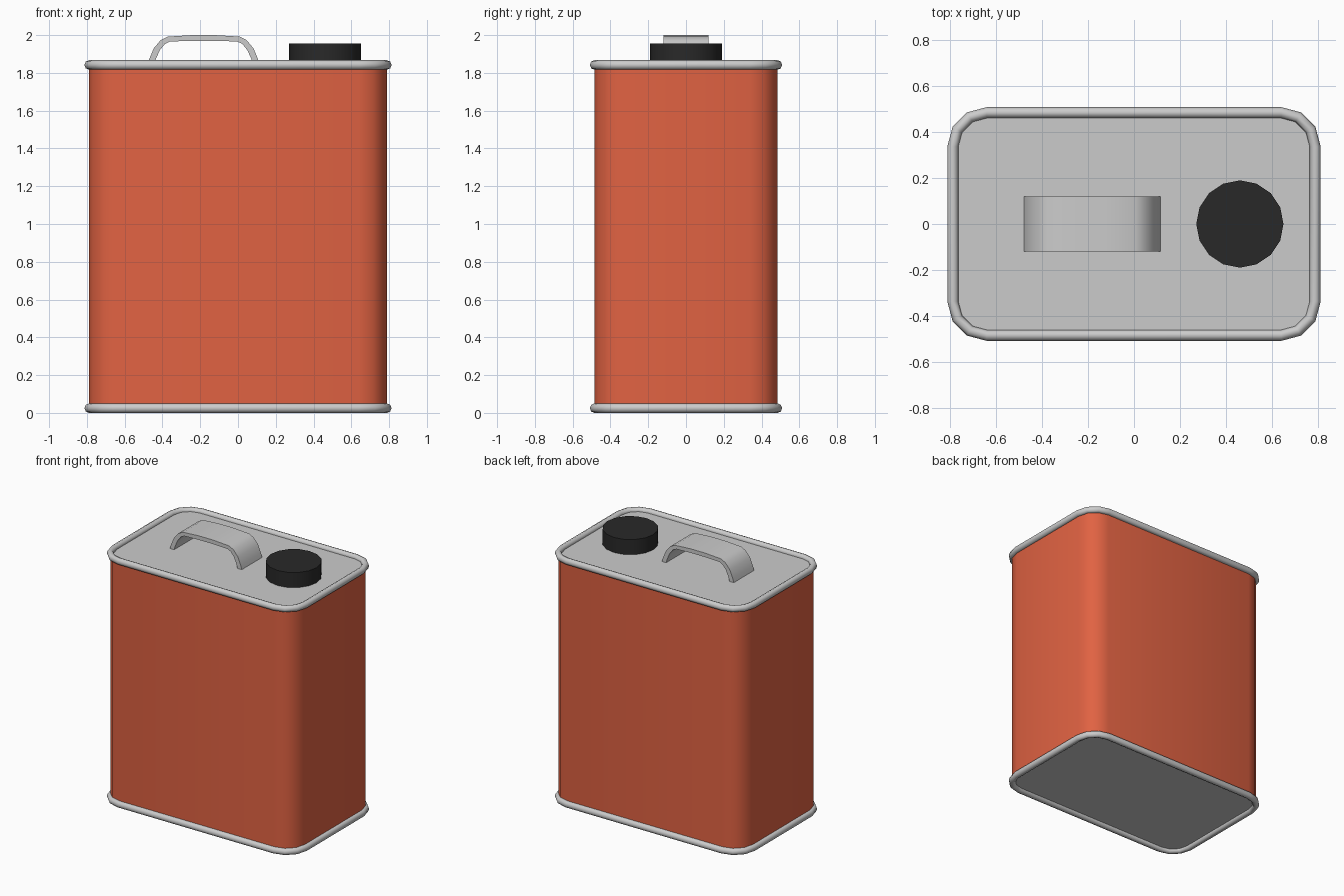
import bpy, bmesh
from math import sin, cos, pi, radians

if "Cube" in bpy.data.objects:
    bpy.data.objects.remove(bpy.data.objects["Cube"])

HX, HY, RAD = 0.789, 0.485, 0.148      # body half sizes and corner radius
Z_LOW, Z_HIGH = 0.025, 1.842           # rim centre heights


def rounded_rect(off, z, segs=3):
    pts = []
    for i, (sx, sy) in enumerate([(1, 1), (-1, 1), (-1, -1), (1, -1)]):
        for k in range(segs + 1):
            a = (i + k / segs) * pi / 2
            pts.append((sx * (HX - RAD) + (RAD + off) * cos(a),
                        sy * (HY - RAD) + (RAD + off) * sin(a), z))
    return pts


def material(name, color):
    m = bpy.data.materials.new(name)
    m.diffuse_color = (*color, 1)
    m.use_nodes = True
    m.node_tree.nodes["Principled BSDF"].inputs["Base Color"].default_value = m.diffuse_color
    return m


def build(name, rings, closed=False, caps=False, mat=None, angle=35):
    """Bridge a list of closed point loops into one mesh object."""
    bm = bmesh.new()
    loops = [[bm.verts.new(p) for p in r] for r in rings]
    pairs = list(zip(loops, loops[1:])) + ([(loops[-1], loops[0])] if closed else [])
    for a, b in pairs:
        n = len(a)
        for i in range(n):
            j = (i + 1) % n
            bm.faces.new((a[i], a[j], b[j], b[i]))
    if caps:
        bm.faces.new(loops[0][::-1])
        if len(loops) > 1:
            bm.faces.new(loops[-1])
    if len(loops) > 1 and (closed or caps):
        bmesh.ops.recalc_face_normals(bm, faces=bm.faces)
    me = bpy.data.meshes.new(name)
    bm.to_mesh(me)
    bm.free()
    ob = bpy.data.objects.new(name, me)
    bpy.context.collection.objects.link(ob)
    if mat:
        me.materials.append(mat)
    bpy.ops.object.select_all(action='DESELECT')
    ob.select_set(True)
    bpy.context.view_layer.objects.active = ob
    bpy.ops.object.shade_smooth_by_angle(angle=radians(angle))
    return ob


red = material("red_paint", (0.75, 0.123, 0.055))
black = material("black_plastic", (0.022, 0.022, 0.022))

# Painted side wall
build("can_body", [rounded_rect(0, Z_LOW), rounded_rect(0, Z_HIGH)], mat=red)

# Bare metal end panels, inside the rims
build("bottom_panel", [rounded_rect(0, Z_LOW)], caps=True)
build("top_panel", [rounded_rect(0, Z_HIGH)[::-1]], caps=True)

# Rolled rims around both ends
for name, zc in (("bottom_rim", Z_LOW), ("top_rim", Z_HIGH)):
    rings = [rounded_rect(0.024 * cos(k * pi / 4), zc + 0.025 * sin(k * pi / 4))
             for k in range(8)]
    build(name, rings, closed=True, angle=60)

# Screw cap
build("screw_cap", [[(0.461 + 0.19 * cos(k * pi / 8), 0.19 * sin(k * pi / 8), z)
                     for k in range(16)] for z in (1.83, 1.955)], caps=True, mat=black)

# Strap handle: half arch profile mirrored about its middle, extruded in y
outer = [(0.299, 1.835), (0.288, 1.873), (0.264, 1.93), (0.228, 1.973), (0.19, 1.992), (0.06, 2.0)]
inner = [(0.264, 1.835), (0.253, 1.873), (0.232, 1.92), (0.205, 1.953), (0.178, 1.966), (0.06, 1.97)]
arch = (outer + [(-x, z) for x, z in outer[::-1]]
        + [(-x, z) for x, z in inner] + inner[::-1])
build("handle", [[(x - 0.182, y, z) for x, z in arch] for y in (-0.12, 0.12)], caps=True)
